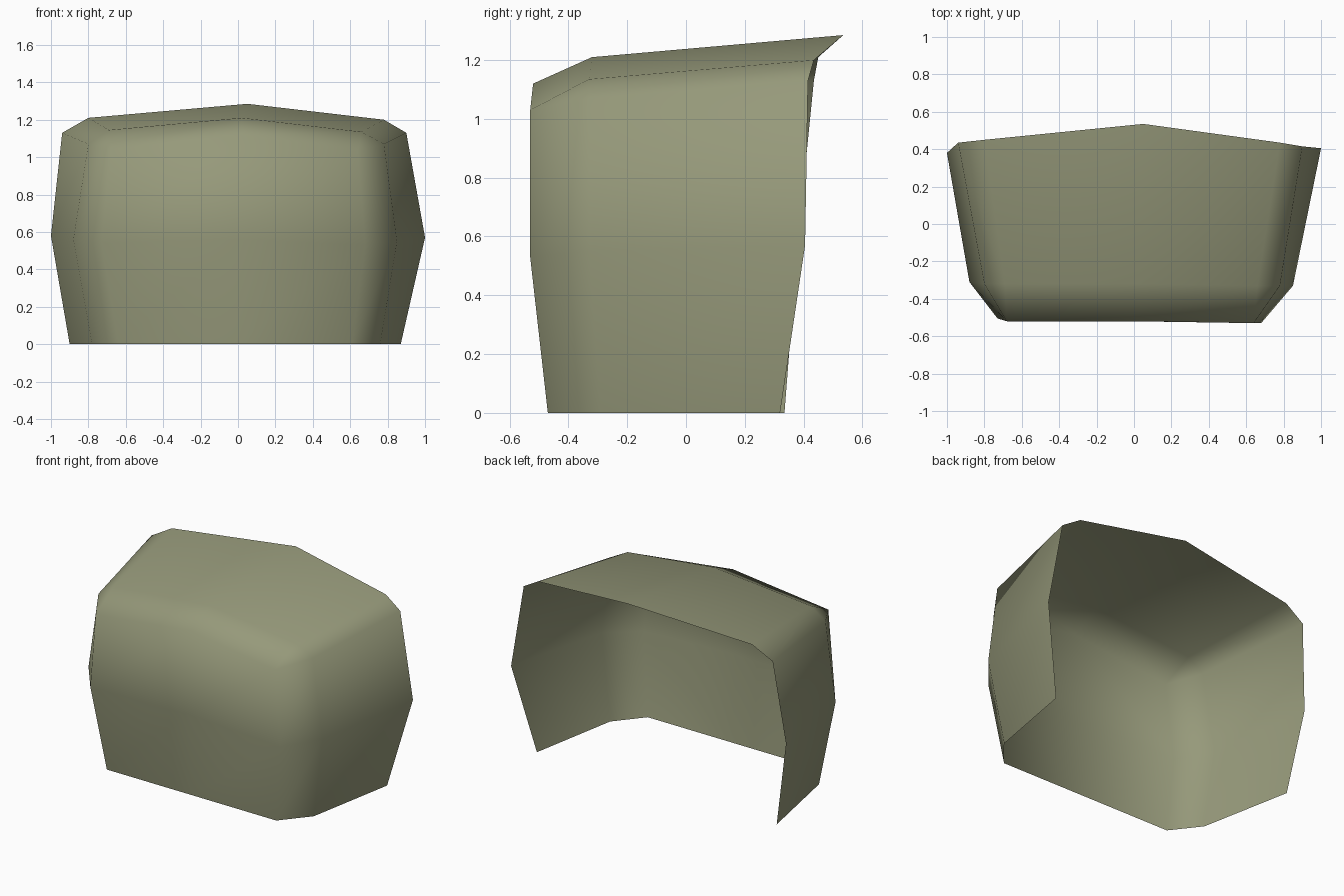
import bpy, bmesh

if "Cube" in bpy.data.objects:
    bpy.data.objects.remove(bpy.data.objects["Cube"])

# Open faceted shell: four loops running back-left -> front -> back-right
bottom = [(-.90, .335, 0), (-.78, -.28, 0), (-.64, -.46, 0), (-.01, -.465, 0),
          (.61, -.47, 0), (.76, -.29, 0), (.87, .32, 0)]
middle = [(-1, .38, .58), (-.88, -.31, .56), (-.73, -.505, .54), (-.01, -.52, .56),
          (.68, -.53, .53), (.85, -.33, .55), (1, .405, .57)]
upper = [(-.94, .435, 1.13), (-.80, -.32, 1.07), (-.68, -.52, 1.04), (.02, -.52, 1.12),
         (.64, -.53, 1.03), (.78, -.33, 1.07), (.90, .415, 1.13)]
# roof border; the front corners collapse to a single point (corner triangles)
roof = [(-.80, .45, 1.21), (-.69, -.32, 1.145), None, (.02, -.32, 1.21),
        None, (.66, -.33, 1.135), (.78, .435, 1.20)]

bm = bmesh.new()
loops = [[bm.verts.new(p) if p else None for p in ring]
         for ring in (bottom, middle, upper, roof)]
loops[3][2], loops[3][4] = loops[3][1], loops[3][5]

# walls and bevel
for a, b in zip(loops, loops[1:]):
    for i in range(6):
        quad = [a[i], a[i + 1], b[i + 1], b[i]]
        bm.faces.new(list(dict.fromkeys(quad)))

# two roof panels meeting at the centre ridge
ridge = bm.verts.new((.05, .535, 1.285))
t = loops[3]
bm.faces.new([t[1], t[3], ridge, t[0]])
bm.faces.new([t[3], t[5], t[6], ridge])

for f in bm.faces:
    f.smooth = True
bm.normal_update()
mesh = bpy.data.meshes.new("hood_shell")
bm.to_mesh(mesh)
bm.free()

mat = bpy.data.materials.new("olive green")
mat.diffuse_color = (.305, .319, .195, 1)
mat.use_nodes = True
mat.node_tree.nodes["Principled BSDF"].inputs["Base Color"].default_value = mat.diffuse_color
mesh.materials.append(mat)
bpy.context.collection.objects.link(bpy.data.objects.new("hood_shell", mesh))
